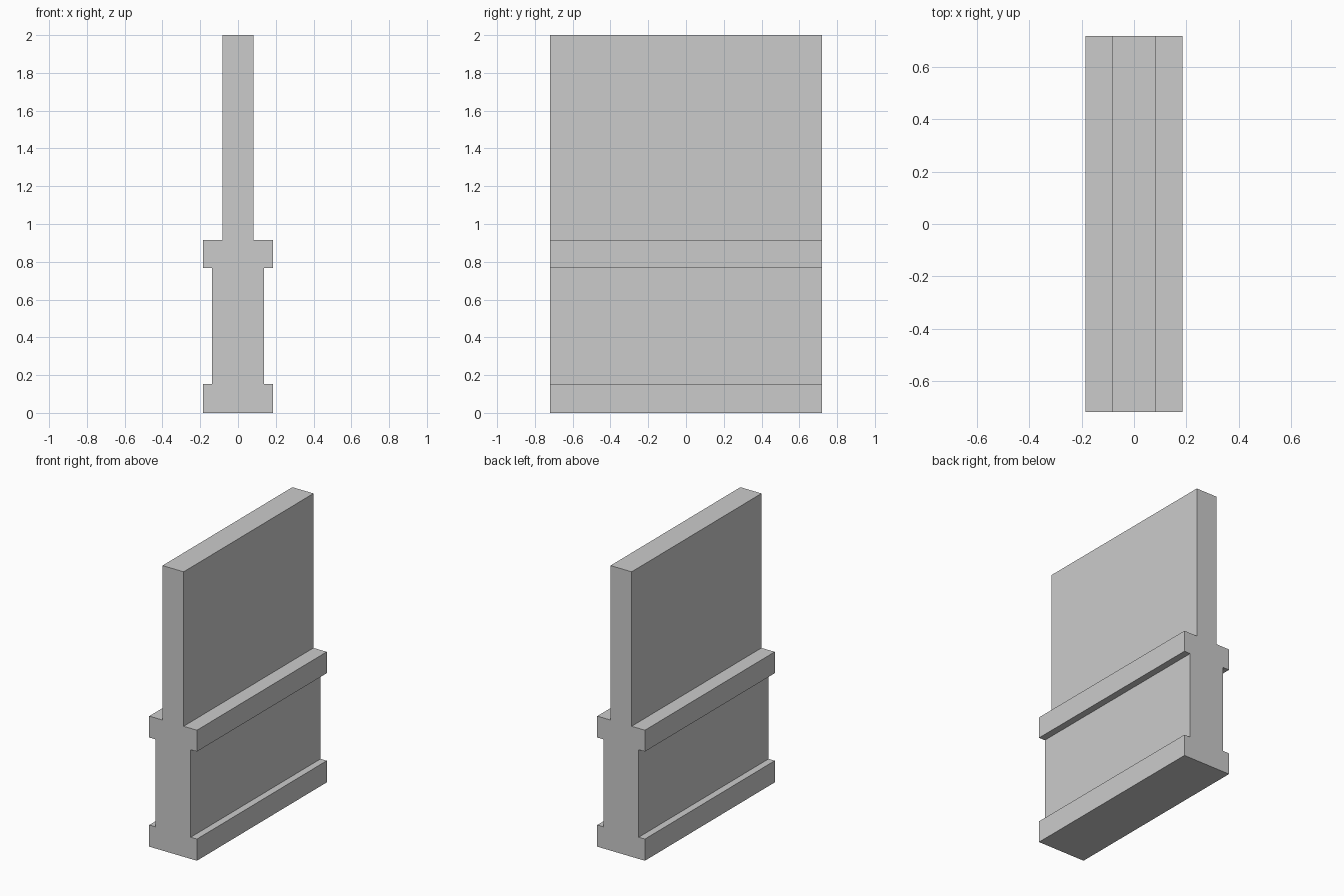
import bpy
import bmesh

if "Cube" in bpy.data.objects:
    bpy.data.objects.remove(bpy.data.objects["Cube"])

HALF_LENGTH = 0.72

# Right half of the cross-section (x, z), from bottom to top
half = [
    (0.185, 0.0), (0.185, 0.152),    # foot rail
    (0.137, 0.152), (0.137, 0.766),  # lower wall
    (0.185, 0.766), (0.185, 0.916),  # middle rail
    (0.082, 0.916), (0.082, 2.0),    # upper panel
]
# Mirror to close the outline
profile = half + [(-x, z) for x, z in reversed(half)]

# Extrude the outline along y
bm = bmesh.new()
face = bm.faces.new([bm.verts.new((x, -HALF_LENGTH, z)) for x, z in profile])
result = bmesh.ops.extrude_face_region(bm, geom=[face], use_keep_orig=True)
moved = [v for v in result["geom"] if isinstance(v, bmesh.types.BMVert)]
bmesh.ops.translate(bm, verts=moved, vec=(0, 2 * HALF_LENGTH, 0))
bmesh.ops.recalc_face_normals(bm, faces=bm.faces)

mesh = bpy.data.meshes.new("railed_wall")
bm.to_mesh(mesh)
bm.free()
wall = bpy.data.objects.new("railed_wall", mesh)
bpy.context.collection.objects.link(wall)
